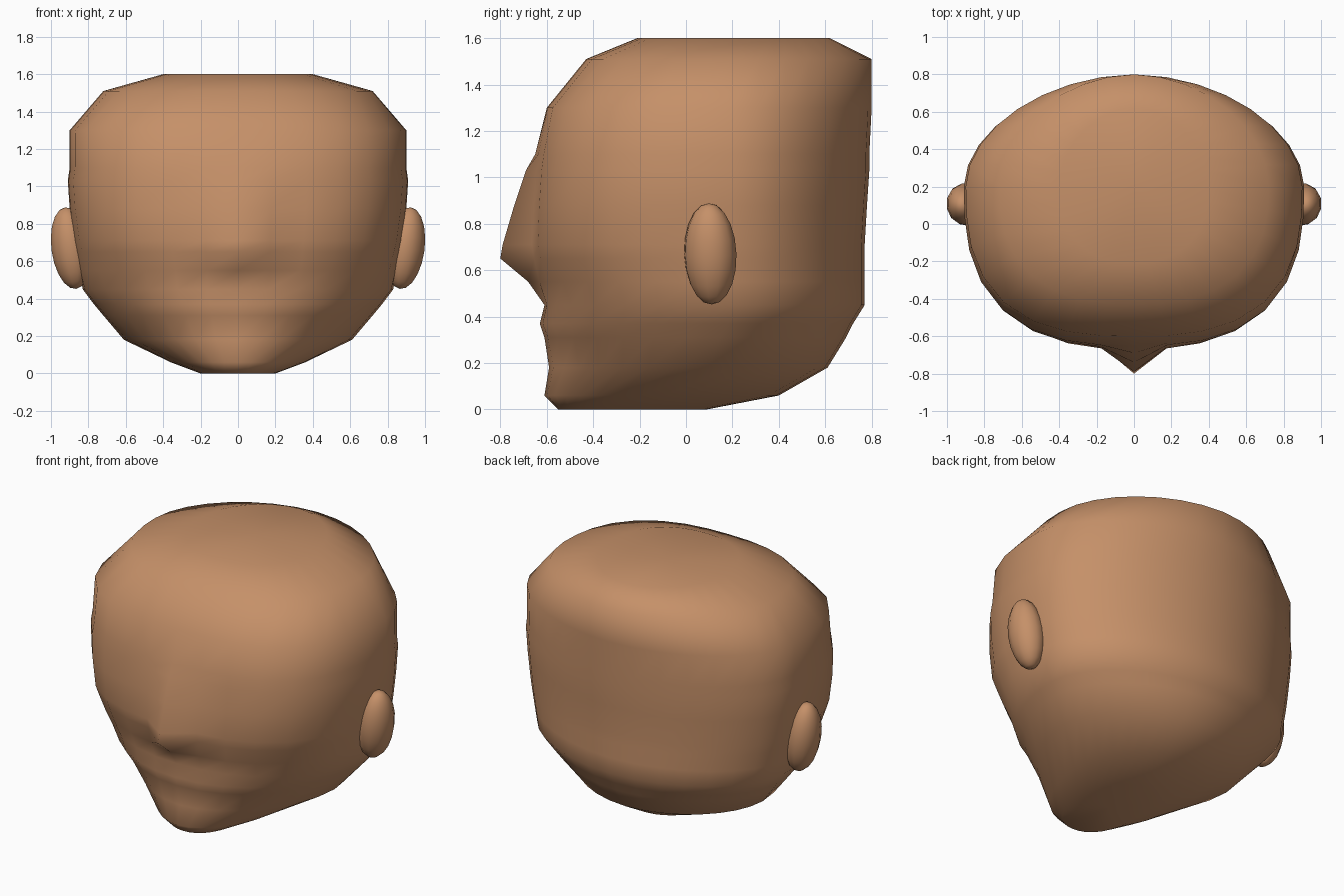
import bpy, bmesh
from math import sin, cos, pi, radians

cube = bpy.data.objects.get("Cube")
if cube:
    bpy.data.objects.remove(cube)

skin = bpy.data.materials.new("warm skin")
skin.use_nodes = True
TONE = (0.56, 0.28, 0.14, 1)
skin.diffuse_color = TONE
skin.node_tree.nodes["Principled BSDF"].inputs["Base Color"].default_value = TONE

SIDES = 32
# height, half width, front y, back y, widest y, front squareness, nose bump
RINGS = [
    (0.00, 0.20, -0.55, 0.09, -0.25, 2.2, 0),
    (0.06, 0.36, -0.61, 0.40, -0.10, 1.9, 0),
    (0.18, 0.61, -0.59, 0.61, 0.10, 1.85, 0),
    (0.31, 0.72, -0.61, 0.69, 0.15, 2.0, 0),
    (0.37, 0.77, -0.63, 0.72, 0.18, 2.1, 0),
    (0.45, 0.83, -0.61, 0.77, 0.20, 2.2, 0),
    (0.55, 0.85, -0.64, 0.77, 0.20, 2.35, 0.04),
    (0.65, 0.87, -0.66, 0.77, 0.20, 2.5, 0.14),
    (0.71, 0.88, -0.67, 0.77, 0.20, 2.6, 0.12),
    (0.88, 0.90, -0.66, 0.78, 0.20, 2.7, 0.08),
    (1.03, 0.91, -0.65, 0.79, 0.20, 2.7, 0.04),
    (1.10, 0.90, -0.64, 0.79, 0.20, 2.7, 0.01),
    (1.30, 0.90, -0.60, 0.80, 0.20, 2.7, 0),
    (1.51, 0.72, -0.43, 0.80, 0.20, 2.5, 0),
    (1.60, 0.40, -0.21, 0.62, 0.20, 2.3, 0),
]


def finish(bm, name):
    bmesh.ops.recalc_face_normals(bm, faces=bm.faces)
    for face in bm.faces:
        face.smooth = True
    mesh = bpy.data.meshes.new(name)
    bm.to_mesh(mesh)
    bm.free()
    mesh.materials.append(skin)
    obj = bpy.data.objects.new(name, mesh)
    bpy.context.collection.objects.link(obj)
    return obj


def add_ring(bm, z, half, front, back, mid, square, nose):
    verts = []
    for i in range(SIDES):
        t = 2 * pi * i / SIDES
        s, c = sin(t), cos(t)
        n, depth = (square, mid - front) if c > 0 else (1.88, back - mid)
        r = (abs(s) ** n + abs(c) ** n) ** (-1 / n)
        y = mid - r * c * depth - (nose if i == 0 else 0)
        verts.append(bm.verts.new((r * s * half, y, z)))
    return verts


# Head: stacked outlines, the nose pulled out of the middle column
bm = bmesh.new()
loops = [add_ring(bm, *ring) for ring in RINGS]
for low, high in zip(loops, loops[1:]):
    for i in range(SIDES):
        j = (i + 1) % SIDES
        bm.faces.new((low[i], low[j], high[j], high[i]))
# Crown and underside closed with flat fans
for loop, ring in ((loops[0], RINGS[0]), (loops[-1], RINGS[-1])):
    hub = bm.verts.new((0, (ring[2] + ring[3]) / 2, ring[0]))
    for i in range(SIDES):
        bm.faces.new((loop[i], loop[(i + 1) % SIDES], hub))
finish(bm, "head")

# Ears: leaning flattened balls
for side, name in ((1, "left_ear"), (-1, "right_ear")):
    bm = bmesh.new()
    bmesh.ops.create_uvsphere(bm, u_segments=12, v_segments=10, radius=1)
    ear = finish(bm, name)
    ear.scale = (0.105, 0.115, 0.22)
    ear.location = (side * 0.895, 0.105, 0.67)
    ear.rotation_euler = (0, side * radians(8), side * radians(-12))
